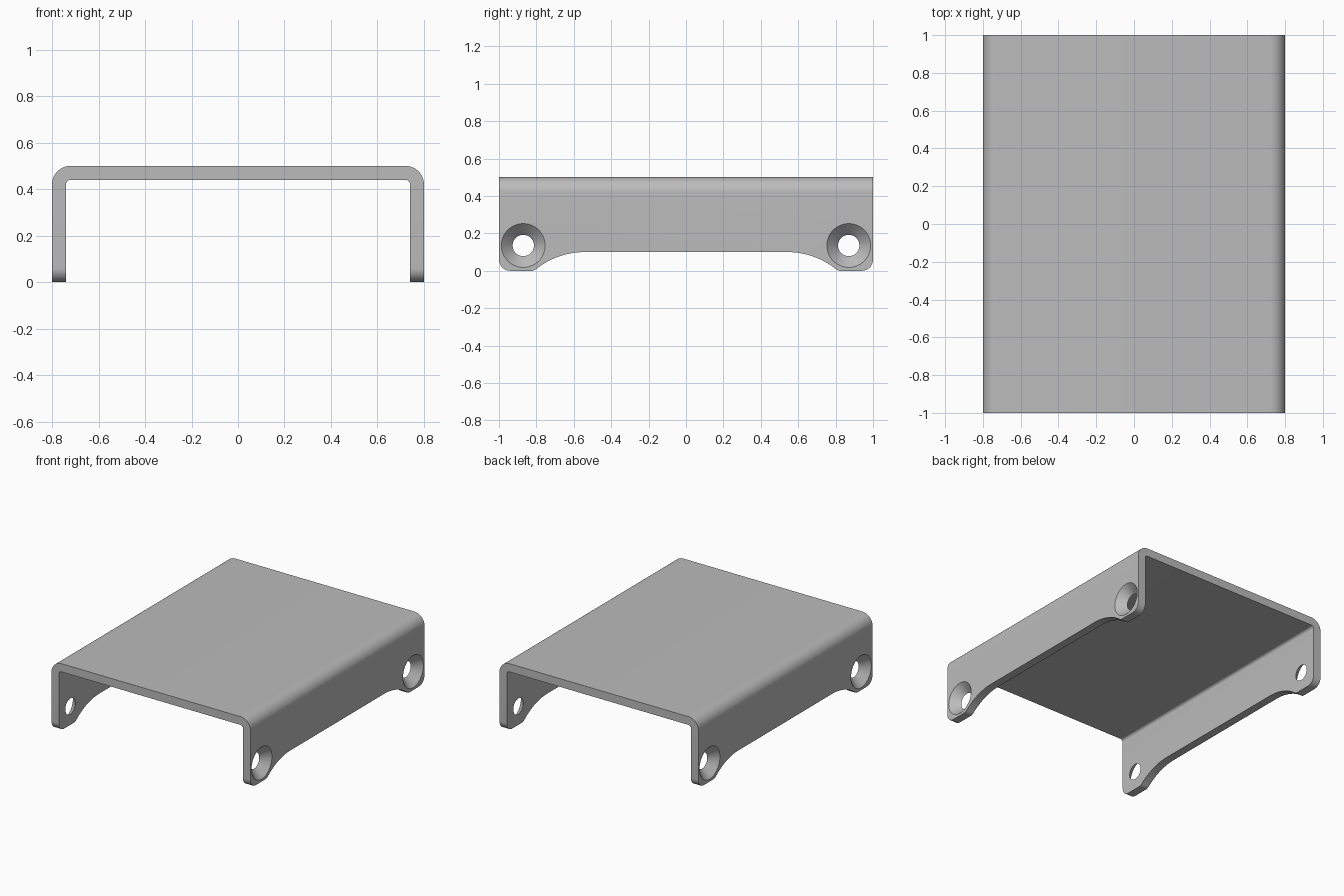
import bpy
import bmesh
from math import sin, cos, pi, radians, asin
from mathutils import Matrix, Vector

cube = bpy.data.objects.get("Cube")
if cube:
    bpy.data.objects.remove(cube, do_unlink=True)

# Overall sizes
HALF_W, HALF_L, HEIGHT, WALL = 0.8, 1.0, 0.5, 0.06
OUTER_R, INNER_R = 0.08, 0.02
HOLE_Y, HOLE_Z, SINK_R = 0.87, 0.135, 0.117

grey = bpy.data.materials.new("plain grey")
grey.use_nodes = True
colour = (0.5, 0.5, 0.5, 1)
grey.diffuse_color = colour
grey.node_tree.nodes["Principled BSDF"].inputs["Base Color"].default_value = colour


def arc(cx, cy, r, start, end, steps=12):
    """Points on an arc, angles in radians."""
    angles = [start + (end - start) * i / steps for i in range(steps + 1)]
    return [(cx + r * cos(a), cy + r * sin(a)) for a in angles]


def mirrored(points):
    """Close a right-hand half profile with its mirror image."""
    return points + [(-a, b) for a, b in reversed(points)]


def make_object(name, bm):
    bmesh.ops.recalc_face_normals(bm, faces=bm.faces)
    mesh = bpy.data.meshes.new(name)
    bm.to_mesh(mesh)
    bm.free()
    mesh.materials.append(grey)
    obj = bpy.data.objects.new(name, mesh)
    bpy.context.collection.objects.link(obj)
    return obj


def prism(name, points, place, sweep):
    """Extrude a flat profile; place maps profile points into space."""
    bm = bmesh.new()
    face = bm.faces.new([bm.verts.new(place(a, b)) for a, b in points])
    out = bmesh.ops.extrude_face_region(bm, geom=[face])
    verts = [v for v in out["geom"] if isinstance(v, bmesh.types.BMVert)]
    bmesh.ops.translate(bm, verts=verts, vec=Vector(sweep))
    return make_object(name, bm)


def boolean(target, tool, operation):
    tool.hide_render = True
    mod = target.modifiers.new(operation.lower(), "BOOLEAN")
    mod.operation, mod.solver, mod.object = operation, "EXACT", tool
    bpy.context.view_layer.objects.active = target
    bpy.ops.object.modifier_apply(modifier=mod.name)
    bpy.data.objects.remove(tool, do_unlink=True)


# Bent sheet: a U section swept front to back, oversized for trimming
inner = HALF_W - WALL
outside = [(HALF_W, -0.1)] + arc(HALF_W - OUTER_R, HEIGHT - OUTER_R, OUTER_R, 0, pi / 2)
inside = [(inner, -0.1)] + arc(inner - INNER_R, HEIGHT - WALL - INNER_R, INNER_R, 0, pi / 2, 8)
section = mirrored(outside) + list(reversed(mirrored(inside)))
bracket = prism("bent_bracket", section,
                lambda a, b: (a, -HALF_L - 0.1, b), (0, 2 * HALF_L + 0.2, 0))

# Side outline: rounded feet with a shallow arched cut between them
ARCH_Y, ARCH_Z, ARCH_R, FOOT_R = 0.54, 0.1, 0.42, 0.06
slope = asin(0.26 / ARCH_R)
foot_y = ARCH_Y + (ARCH_R + FOOT_R) * sin(slope)
foot_z = ARCH_Z - ARCH_R + (ARCH_R + FOOT_R) * cos(slope)
outline = arc(ARCH_Y, ARCH_Z - ARCH_R, ARCH_R, pi / 2, pi / 2 - slope, 16)
outline += arc(foot_y, foot_z, FOOT_R, -pi / 2 - slope, -pi / 2, 8)[1:]
outline += arc(HALF_L - FOOT_R, FOOT_R, FOOT_R, -pi / 2, 0)
outline += [(HALF_L, HEIGHT + 0.1)]
# Level the foot fillet with the ground
outline = [(y, max(z, 0)) for y, z in outline]
trim = prism("side_outline_cutter", mirrored(outline),
             lambda a, b: (-1, a, b), (2, 0, 0))
boolean(bracket, trim, "INTERSECT")

# Countersunk screw holes, narrowing inward through each flange
bm = bmesh.new()
over = 0.02
for side in (-1, 1):
    for end in (-1, 1):
        spot = Matrix.Translation((side * (HALF_W - WALL / 2), end * HOLE_Y, HOLE_Z))
        turn = Matrix.Rotation(radians(90) * side, 4, "Y")
        bmesh.ops.create_cone(bm, cap_ends=True, segments=64,
                              radius1=SINK_R - WALL - over, radius2=SINK_R + over,
                              depth=WALL + 2 * over, matrix=spot @ turn)
boolean(bracket, make_object("countersink_cutter", bm), "DIFFERENCE")

# Smooth bends and holes, crisp sheet edges
bpy.ops.object.select_all(action="DESELECT")
bracket.select_set(True)
bpy.context.view_layer.objects.active = bracket
bpy.ops.object.shade_smooth_by_angle(angle=radians(30))
